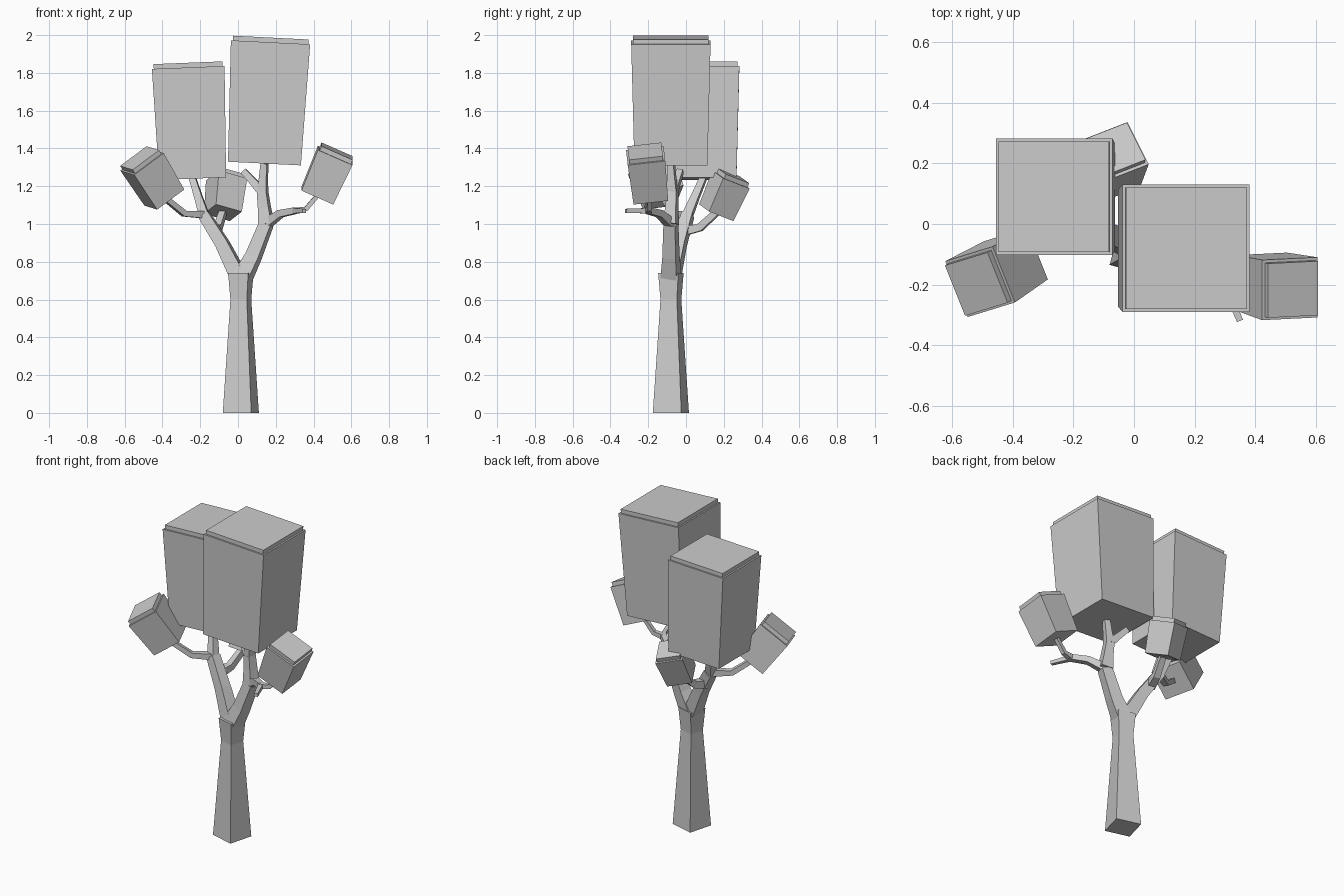
import bpy
import bmesh
from mathutils import Vector

default_cube = bpy.data.objects.get("Cube")
if default_cube:
    bpy.data.objects.remove(default_cube, do_unlink=True)

# One plain colour for the whole tree
grey = bpy.data.materials.new("plain_grey")
grey.use_nodes = True
grey.diffuse_color = (0.6, 0.6, 0.6, 1)
shader = grey.node_tree.nodes["Principled BSDF"]
shader.inputs["Base Color"].default_value = grey.diffuse_color

UP = Vector((0, 0, 1))
TRUNK_TURN = Vector((1, -0.27, 0))


def square_ring(bm, centre, axis, hint, half):
    """Square of vertices across the axis, with one side along the hint."""
    side = (hint - axis * hint.dot(axis)).normalized() * half
    other = axis.cross(side)
    corners = (-side - other, side - other, side + other, other - side)
    return [bm.verts.new(centre + corner) for corner in corners]


def loft(name, sections):
    """Join a list of (centre, axis, hint, half width) squares into a solid."""
    bm = bmesh.new()
    rings = [square_ring(bm, *section) for section in sections]
    for lower, upper in zip(rings, rings[1:]):
        for i in range(4):
            bm.faces.new((lower[i - 1], lower[i], upper[i], upper[i - 1]))
    bm.faces.new(reversed(rings[0]))
    bm.faces.new(rings[-1])
    bmesh.ops.recalc_face_normals(bm, faces=bm.faces)
    mesh = bpy.data.meshes.new(name)
    bm.to_mesh(mesh)
    bm.free()
    mesh.materials.append(grey)
    part = bpy.data.objects.new(name, mesh)
    bpy.context.collection.objects.link(part)


def limb(name, start, end, thickness, bend=0):
    """Tapering square limb between two joints, its middle raised by the bend."""
    middle = start.lerp(end, 0.5) + UP * bend
    first, last = (middle - start).normalized(), (end - middle).normalized()
    along = (end - start).normalized()
    hint = TRUNK_TURN if along.z > 0.6 else UP
    loft(name, [
        (start, first, hint, thickness),
        (middle, along, hint, thickness * 0.8),
        (end, last, hint, thickness * 0.7),
    ])


def leaf_block(name, base, lean, width, tallness, turn=0):
    """Flaring leaf block with a raised, inset cap; returns its base centre."""
    base = Vector(base)
    axis = Vector(lean).normalized()
    hint = Vector((1, turn, 0))
    top = base + axis * width * tallness
    half = width / 2
    cap_half = half - 0.01
    loft(name, [
        (base, axis, hint, half * 0.92),
        (top, axis, hint, half),
        (top, axis, hint, cap_half),
        (top + axis * 0.025, axis, hint, cap_half),
    ])
    return base


# Leaf blocks: two large crowns and three small leaning ones
CROWN, SMALL = 1.53, 1.17
right_crown = leaf_block("right_crown", (0.14, -0.08, 1.32), (0.05, 0, 1), 0.42, CROWN)
left_crown = leaf_block("left_crown", (-0.24, 0.09, 1.24), (-0.04, 0, 1), 0.385, CROWN)
right_leaf = leaf_block("right_leaf_block", (0.42, -0.19, 1.15), (0.4, -0.1, 0.9), 0.2, SMALL)
left_leaf = leaf_block("left_leaf_block", (-0.39, -0.12, 1.14), (-0.5, -0.3, 0.8), 0.2, SMALL, 0.4)
back_leaf = leaf_block("back_leaf_block", (-0.08, 0.16, 1.06), (0.1, 0.4, 0.9), 0.165, SMALL, 0.5)

# Trunk: narrows upward, then swells where it forks
foot = Vector((0.015, -0.08, 0))
fork = foot + UP * 0.7
loft("trunk", [
    (foot + UP * height, UP, TRUNK_TURN, half)
    for height, half in ((0, 0.078), (0.6, 0.045), (0.74, 0.055))
])

# Joints where the branches meet
left_joint = Vector((-0.18, 0.01, 1.05))
right_joint = Vector((0.15, -0.08, 1))
upper_joint = Vector((0.13, -0.07, 1.17))
twig_joint = Vector((0.3, -0.2, 1.07))
back_joint = fork.lerp(left_joint, 0.75)

# Left bough and the branches it carries
limb("left_bough", fork, left_joint, 0.042, 0.02)
limb("left_stem", left_joint, left_crown, 0.025)
limb("left_arm", left_joint, left_leaf, 0.02, -0.04)
limb("back_arm", back_joint, back_leaf, 0.025, -0.03)

# Right bough and the branches it carries
limb("right_bough", fork, right_joint, 0.046, -0.02)
limb("right_upper_bough", right_joint, upper_joint, 0.036)
limb("right_stem", upper_joint, right_crown, 0.025)
limb("right_stub", upper_joint, Vector((0.03, -0.03, 1.28)), 0.024)
limb("right_arm", right_joint, twig_joint, 0.024, 0.02)
limb("right_prong", twig_joint, right_leaf, 0.016, -0.03)
limb("right_twig", twig_joint, Vector((0.35, -0.32, 1.07)), 0.015)
